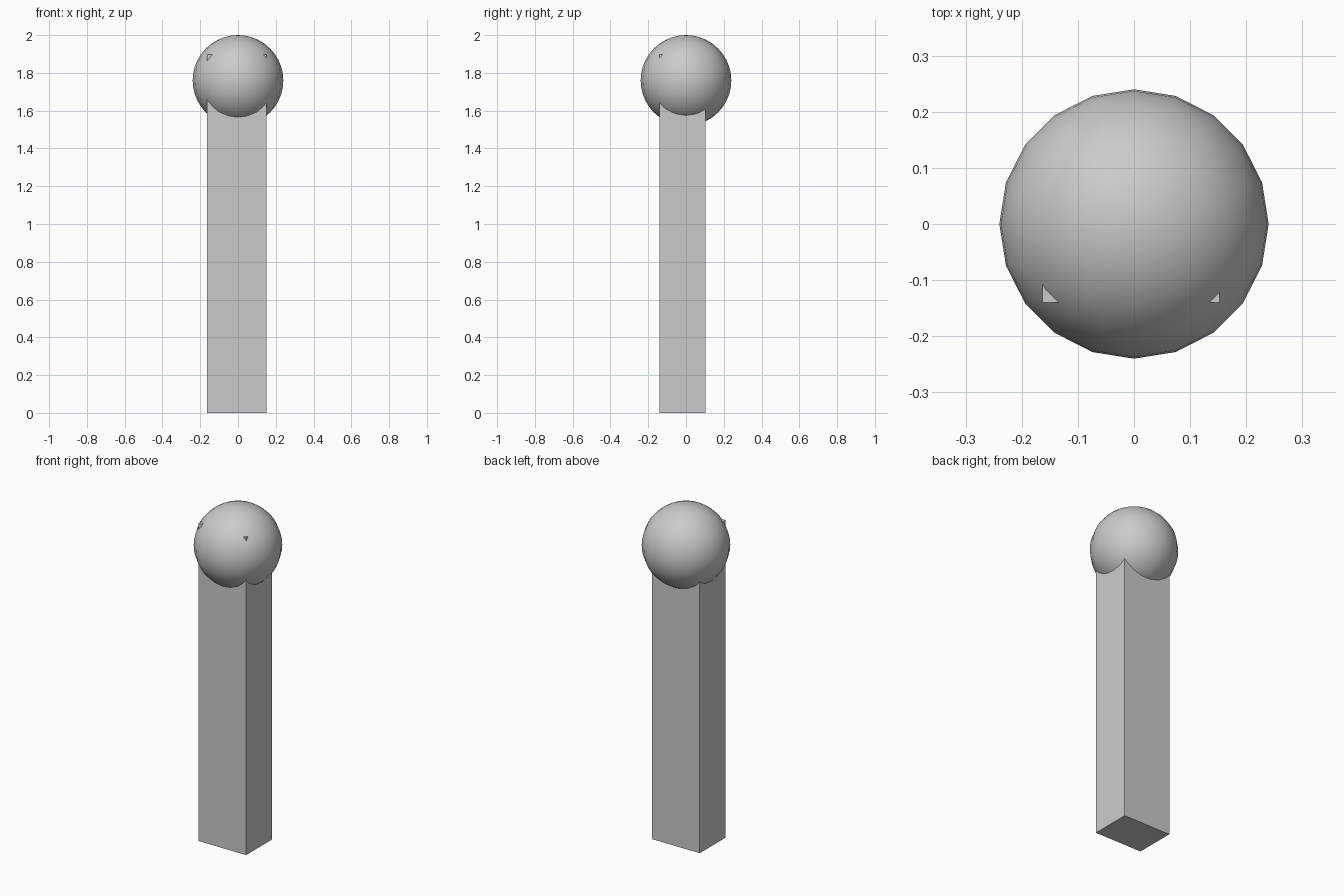
import bpy

cube = bpy.data.objects.get("Cube")
if cube:
    bpy.data.objects.remove(cube, do_unlink=True)

# Single grey material
GREY = (0.6, 0.6, 0.6, 1.0)
grey = bpy.data.materials.new("plain grey")
grey.use_nodes = True
grey.diffuse_color = GREY
for node in grey.node_tree.nodes:
    if node.type == "BSDF_PRINCIPLED":
        node.inputs["Base Color"].default_value = GREY


def finish(name):
    obj = bpy.context.object
    obj.name = obj.data.name = name
    obj.data.materials.append(grey)
    return obj


# Square post: slightly off centre, its front corners poke through the ball
low, high = (-0.163, -0.14, 0.0), (0.152, 0.103, 1.898)
bpy.ops.mesh.primitive_cube_add(size=1, location=[(a + b) / 2 for a, b in zip(low, high)])
post = finish("post")
post.scale = [b - a for a, b in zip(low, high)]
bpy.ops.object.transform_apply(location=False, rotation=False, scale=True)

# Smooth ball on top of the post
RADIUS = 0.24
bpy.ops.mesh.primitive_uv_sphere_add(segments=20, ring_count=20, radius=RADIUS,
                                     location=(0, 0, 2 - RADIUS))
finish("ball")
bpy.ops.object.shade_smooth()
